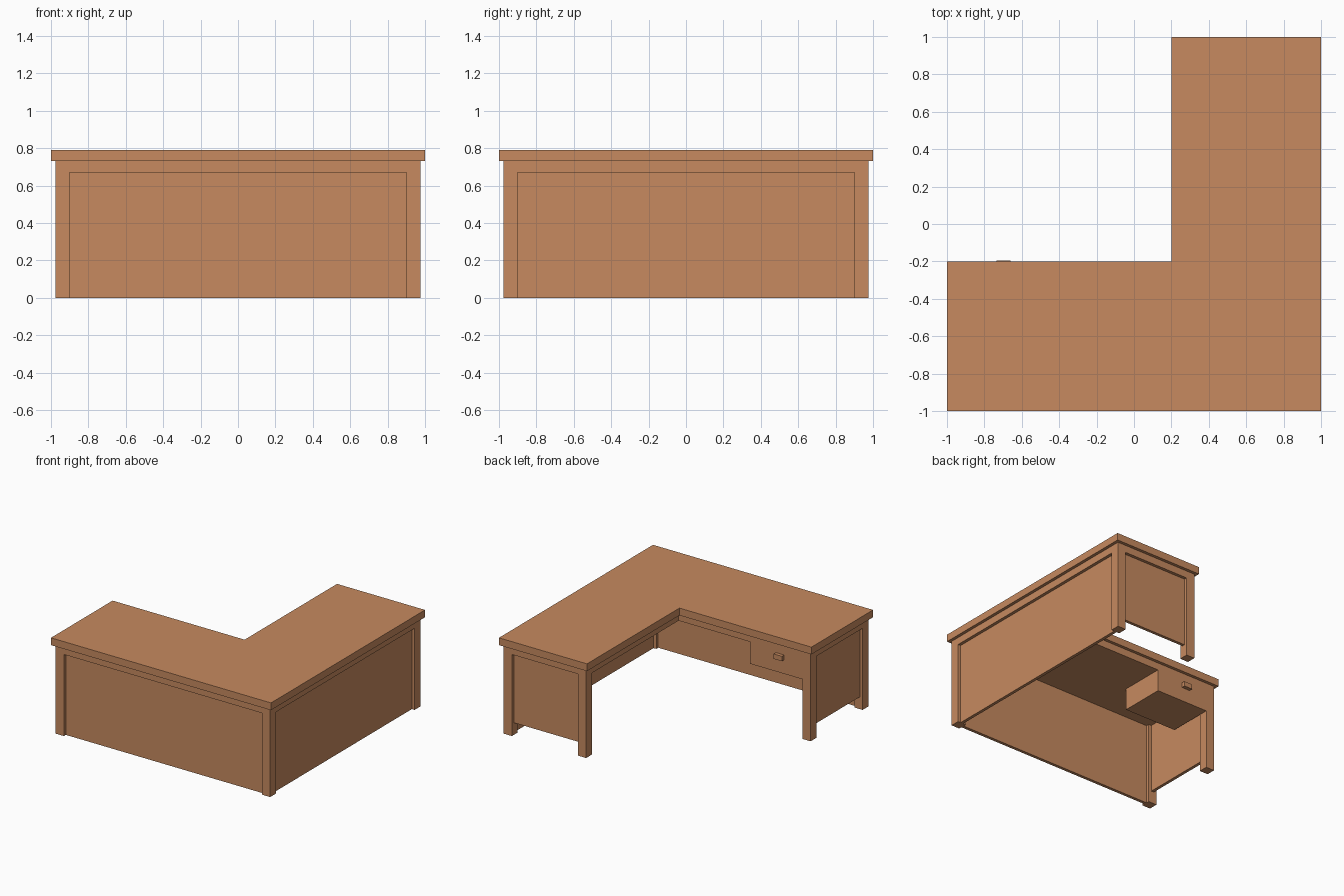
import bpy
import bmesh

cube = bpy.data.objects.get("Cube")
if cube:
    bpy.data.objects.remove(cube, do_unlink=True)

wood = bpy.data.materials.new("warm_wood")
WOOD = (0.57, 0.255, 0.115, 1)
wood.diffuse_color = WOOD
wood.use_nodes = True
wood.node_tree.nodes["Principled BSDF"].inputs["Base Color"].default_value = WOOD


def finish(name, bm):
    bmesh.ops.recalc_face_normals(bm, faces=bm.faces)
    mesh = bpy.data.meshes.new(name)
    bm.to_mesh(mesh)
    bm.free()
    mesh.materials.append(wood)
    obj = bpy.data.objects.new(name, mesh)
    bpy.context.collection.objects.link(obj)
    return obj


def prism(name, outline, z0, z1):
    """Extrude a flat outline from z0 up to z1."""
    bm = bmesh.new()
    face = bm.faces.new([bm.verts.new((x, y, z0)) for x, y in outline])
    top = bmesh.ops.extrude_face_region(bm, geom=[face])["geom"]
    verts = [v for v in top if isinstance(v, bmesh.types.BMVert)]
    bmesh.ops.translate(bm, verts=verts, vec=(0, 0, z1 - z0))
    return finish(name, bm)


def box(name, x0, x1, y0, y1, z0, z1):
    return prism(name, [(x0, y0), (x1, y0), (x1, y1), (x0, y1)], z0, z1)


def l_shape(outer, inner):
    return [(-outer, -outer), (outer, -outer), (outer, outer),
            (inner, outer), (inner, -inner), (-outer, -inner)]


OUT, IN, LEG = 0.975, 0.225, 0.075   # leg outer faces, inner faces, leg width
UNDER, TOP = 0.67, 0.73              # apron bottom and top
EDGE = OUT - LEG
P0, P1 = 0.925, 0.95                 # panel inner and outer planes

# Worktop and the apron frame below it
prism("worktop", l_shape(1, 0.2), TOP, 0.79)
prism("apron", l_shape(OUT, IN), UNDER, TOP)

# Five square legs
legs = {
    "front_right_leg": (-OUT, -OUT),
    "inner_right_leg": (-OUT, -IN - LEG),
    "front_left_leg": (EDGE, -OUT),
    "back_left_leg": (EDGE, EDGE),
    "inner_back_leg": (IN, EDGE),
}
for name, (x, y) in legs.items():
    box(name, x, x + LEG, y, y + LEG, 0, UNDER)

# Full-height panels on the long sides, raised panels on the two ends
box("front_panel", -EDGE, EDGE, -P1, -P0, 0, UNDER)
box("left_panel", P0, P1, -EDGE, EDGE, 0, UNDER)
box("back_end_panel", IN + LEG, EDGE, P0, P1, 0.1, UNDER)
box("right_end_panel", -P1, -P0, -EDGE, -IN - LEG, 0.1, UNDER)

# Drawer with its pull
box("drawer", -EDGE, -0.425, -0.6, -IN, 0.49, UNDER)
box("drawer_pull", -0.735, -0.66, -IN, -0.195, 0.605, 0.645)
